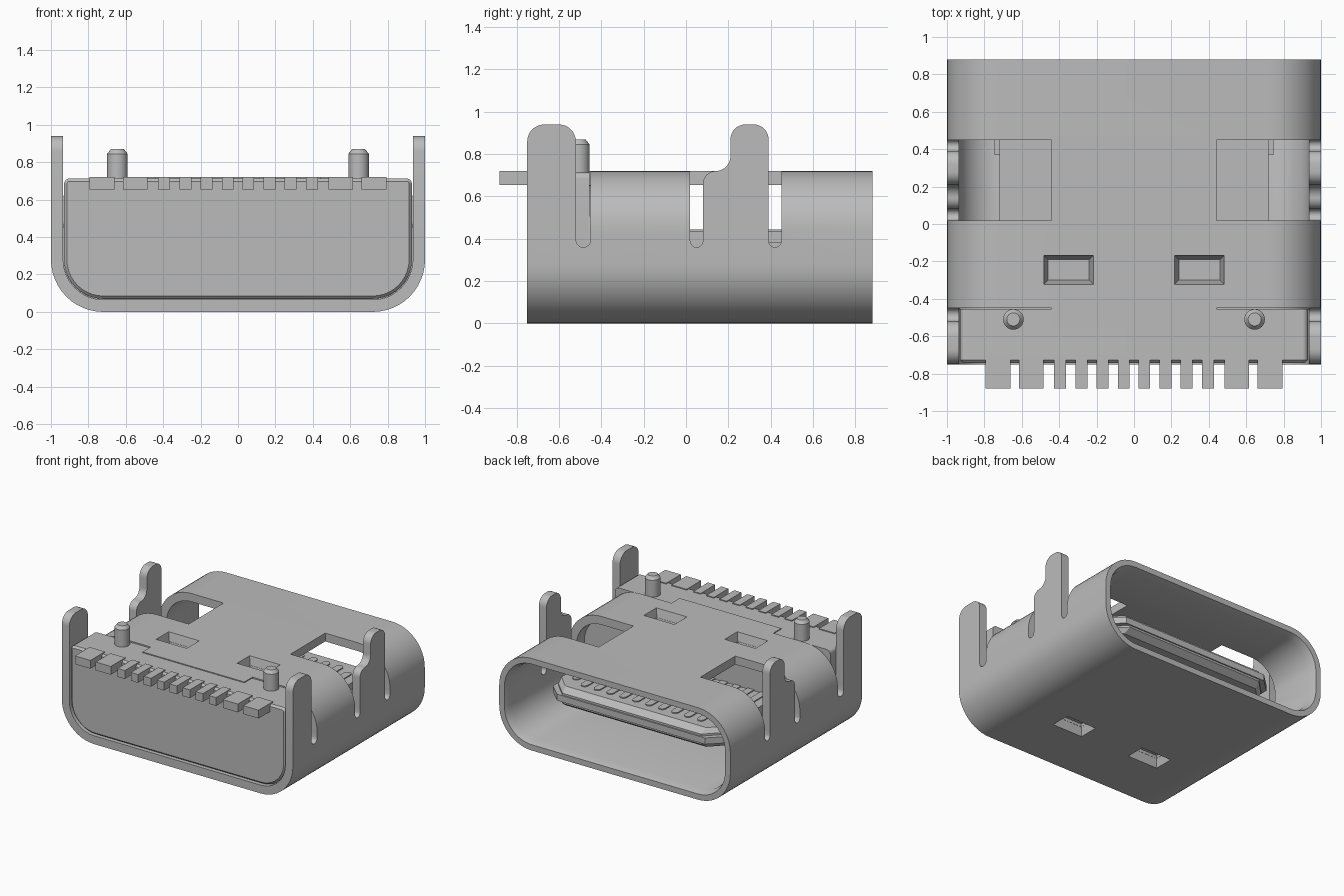
import bpy, bmesh, math

if "Cube" in bpy.data.objects:
    bpy.data.objects.remove(bpy.data.objects["Cube"])

steel = bpy.data.materials.new("grey")
steel.diffuse_color = (0.5, 0.5, 0.5, 1)
steel.use_nodes = True
steel.node_tree.nodes["Principled BSDF"].inputs["Base Color"].default_value = steel.diffuse_color


def arc(cx, cy, r, a0, a1, n=8):
    return [(cx + r * math.cos(math.radians(a0 + (a1 - a0) * i / n)),
             cy + r * math.sin(math.radians(a0 + (a1 - a0) * i / n))) for i in range(n + 1)]


def rounded(x0, x1, y0, y1, rb, rt, n=8):
    """Rectangle outline with bottom radius rb and top radius rt."""
    return (arc(x1 - rb, y0 + rb, rb, -90, 0, n) + arc(x1 - rt, y1 - rt, rt, 0, 90, n)
            + arc(x0 + rt, y1 - rt, rt, 90, 180, n) + arc(x0 + rb, y0 + rb, rb, 180, 270, n))


def place(p, axis, t):
    return {'x': (t, p[0], p[1]), 'y': (p[0], t, p[1]), 'z': (p[0], p[1], t)}[axis]


def loft(name, rings, axis, closed=False):
    """Skin a list of (outline, position) rings; closed joins last ring to first."""
    bm = bmesh.new()
    loops = [[bm.verts.new(place(p, axis, t)) for p in prof] for prof, t in rings]
    n = len(loops[0])
    pairs = list(zip(loops, loops[1:])) + ([(loops[-1], loops[0])] if closed else [])
    for a, b in pairs:
        for i in range(n):
            j = (i + 1) % n
            bm.faces.new((a[i], a[j], b[j], b[i]))
    if not closed:
        bm.faces.new(loops[0])
        bm.faces.new(loops[-1])
    bmesh.ops.recalc_face_normals(bm, faces=bm.faces)
    me = bpy.data.meshes.new(name)
    bm.to_mesh(me)
    bm.free()
    ob = bpy.data.objects.new(name, me)
    bpy.context.collection.objects.link(ob)
    me.materials.append(steel)
    return ob


def prism(name, prof, axis, a, b):
    return loft(name, [(prof, a), (prof, b)], axis)


def rect(x0, x1, y0, y1):
    return [(x0, y0), (x1, y0), (x1, y1), (x0, y1)]


def cut(ob, cutters):
    bpy.context.view_layer.objects.active = ob
    for c in cutters:
        c.hide_render = True
        m = ob.modifiers.new("cut", 'BOOLEAN')
        m.operation, m.solver, m.object = 'DIFFERENCE', 'EXACT', c
        bpy.ops.object.modifier_apply(modifier=m.name)
        bpy.data.objects.remove(c)


def sides(a, b):
    return [(a, b), (-b, -a)]


W, H, T, R = 1.0, 0.72, 0.065, 0.28
SPLIT = 0.43  # height where the legs leave the curved wall


def section(inset):
    r = R - inset
    return rounded(-W + inset, W - inset, inset, H - inset, r, r, 12)


# Shell: rounded tube with a flared mouth
shell = loft("shell", [(section(0), -0.75), (section(0), 0.88), (section(0.045), 0.88),
                       (section(T), 0.82), (section(T), -0.75)], 'y', True)
cutters = [prism("cutter", rect(-0.8, -0.55, SPLIT, 1), 'x', -0.44, 0.44)]
for a, b in sides(0.44, 1.1):
    cutters.append(prism("cutter", rect(-0.8, -0.45, SPLIT, 1), 'x', a, b))
    cutters.append(prism("cutter", rect(0.02, 0.45, SPLIT, 1), 'x', a, b))
for a, b in sides(0.85, 1.1):
    for y0, y1 in ((-0.52, -0.45), (0.02, 0.08), (0.39, 0.45)):
        r = (y1 - y0) / 2
        slot = arc(y0 + r, 0.36 + r, r, 180, 360) + [(y1, 0.5), (y0, 0.5)]
        cutters.append(prism("cutter", slot, 'x', a, b))


# Pressed pockets in top and bottom walls
def pockets():
    out = []
    for s in (-1, 1):
        cx, cy = 0.35 * s, -0.245
        big = rect(cx - 0.135, cx + 0.135, cy - 0.08, cy + 0.08)
        small = rect(cx - 0.11, cx + 0.11, cy - 0.055, cy + 0.055)
        out.append(loft("cutter", [(big, H + 0.01), (small, H - 0.085)], 'z'))
        out.append(loft("cutter", [(big, -0.01), (small, 0.085)], 'z'))
    return out


cut(shell, cutters + pockets())

# Mounting legs
front_prof = [(-0.75, SPLIT)] + arc(-0.67, 0.86, 0.08, 180, 90) + \
    arc(-0.60, 0.86, 0.08, 90, 0) + [(-0.52, SPLIT)]
rear_prof = [(0.08, SPLIT)] + arc(0.14, 0.66, 0.06, 180, 90) + \
    arc(0.14, 0.79, 0.07, -90, 0) + arc(0.28, 0.87, 0.07, 180, 90) + \
    arc(0.32, 0.87, 0.07, 90, 0) + [(0.39, SPLIT)]
for a, b in sides(W - T, W):
    prism("front_leg", front_prof, 'x', a, b)
    prism("rear_leg", rear_prof, 'x', a, b)


# Housing: exposed block at the front, and the core inside the shell
def block(i):
    return rounded(-0.93 + i, 0.93 - i, 0.07 + i, 0.713 - i, 0.21 - i, 0.03 - i, 10)


loft("housing", [(block(0.015), -0.742), (block(0), -0.727), (block(0), -0.455)], 'y')
core = prism("housing_core", section(T + 0.001), 'y', -0.46, -0.08)
cut(core, pockets())

# Locating pegs
for s in (-1, 1):
    def circle(r):
        return arc(0.645 * s, -0.51, r, 0, 360 - 15, 23)
    loft("locating_peg", [(circle(0.055), 0.68), (circle(0.055), 0.845),
                          (circle(0.035), 0.87)], 'z')

# Solder pins: eight narrow, four wide
for cx, w in ((0.055, 0.063), (0.168, 0.063), (0.28, 0.063), (0.395, 0.063),
              (0.55, 0.13), (0.728, 0.134)):
    for s in (-1, 1):
        prism("solder_pin", rect(s * cx - w / 2, s * cx + w / 2, 0.655, H), 'y', -0.88, -0.70)


# Tongue with clipped corners and a thinned tip
def tongue_outline(w, y1, c):
    return [(-w, -0.1), (w, -0.1), (w, y1 - c), (w - c, y1), (-w + c, y1), (-w, y1 - c)]


full, tip = tongue_outline(0.72, 0.62, 0.11), tongue_outline(0.72, 0.67, 0.12)
loft("tongue", [(full, 0.285), (tip, 0.32), (tip, 0.40), (full, 0.435)], 'z')
plate = [(-0.72, -0.1), (0.72, -0.1), (0.72, 0.37), (0.745, 0.37), (0.745, 0.58), (0.64, 0.68),
         (-0.64, 0.68), (-0.745, 0.58), (-0.745, 0.37), (-0.72, 0.37)]
prism("tongue_mid_plate", plate, 'z', 0.335, 0.385)

# Contact strips above and below the tongue
for i in range(12):
    cx = (i - 5.5) * 0.112
    end = 0.56 if abs(cx) < 0.55 else 0.50
    strip = [(cx - 0.028, -0.09), (cx + 0.028, -0.09)] + arc(cx, end - 0.028, 0.028, 0, 180)
    prism("contact_top", strip, 'z', 0.43, 0.443)
    prism("contact_bottom", strip, 'z', 0.277, 0.29)

# Smooth curved walls, keep edges sharp
for ob in bpy.context.scene.objects:
    ob.select_set(True)
    bpy.context.view_layer.objects.active = ob
bpy.ops.object.shade_smooth_by_angle(angle=math.radians(30))
